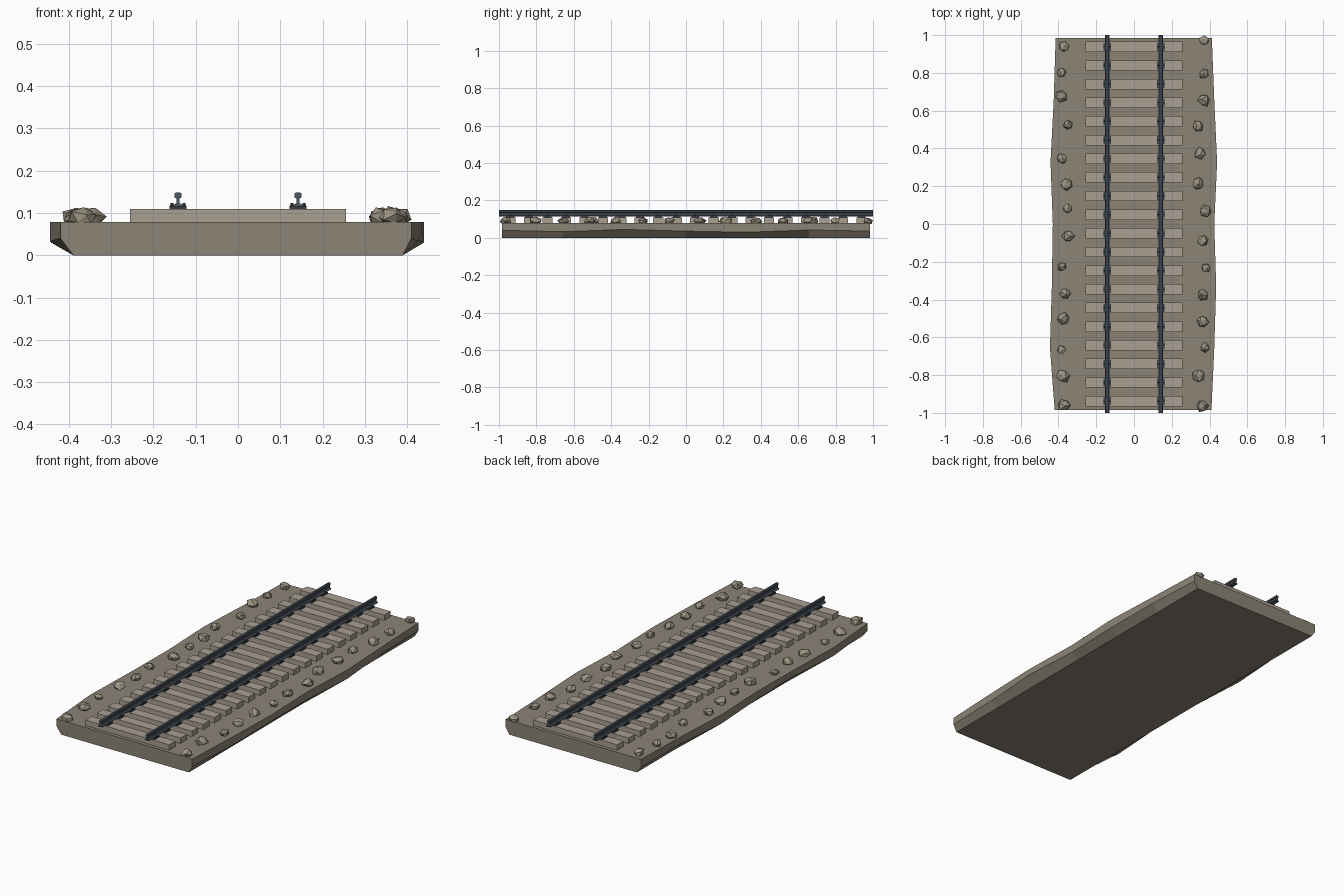
import bpy, bmesh, random
from mathutils import Vector, Matrix

if "Cube" in bpy.data.objects:
    bpy.data.objects.remove(bpy.data.objects["Cube"])

random.seed(4)


def material(name, rgb):
    m = bpy.data.materials.new(name)
    m.diffuse_color = (*rgb, 1)
    m.use_nodes = True
    m.node_tree.nodes["Principled BSDF"].inputs["Base Color"].default_value = m.diffuse_color
    return m


GRAVEL = material("gravel", (0.26, 0.23, 0.18))
STONE = material("stone", (0.33, 0.29, 0.22))
WOOD = material("weathered_wood", (0.40, 0.35, 0.29))
STEEL = material("steel", (0.075, 0.095, 0.12))
DARK = material("dark_iron", (0.04, 0.05, 0.06))


def finish(bm, name, mat):
    bmesh.ops.recalc_face_normals(bm, faces=bm.faces)
    me = bpy.data.meshes.new(name)
    bm.to_mesh(me)
    bm.free()
    me.materials.append(mat)
    ob = bpy.data.objects.new(name, me)
    bpy.context.collection.objects.link(ob)
    return ob


def loft(bm, rings):
    # skin a row of matching closed outlines and cap both ends
    vs = [[bm.verts.new(p) for p in r] for r in rings]
    n = len(vs[0])
    for a, b in zip(vs, vs[1:]):
        for i in range(n):
            j = (i + 1) % n
            bm.faces.new((a[i], a[j], b[j], b[i]))
    bm.faces.new(vs[0])
    bm.faces.new(vs[-1])


def box(bm, centre, size):
    bmesh.ops.create_cube(bm, size=1, matrix=Matrix.Translation(centre) @ Matrix.Diagonal((*size, 1)))


# gravel bed: uneven sides, undercut lower edge
left = [0.42, 0.445, 0.435, 0.43, 0.442, 0.425, 0.415]
right = [0.41, 0.425, 0.435, 0.425, 0.44, 0.425, 0.412]
shoulder = [0.040, 0.033, 0.045, 0.036, 0.030, 0.042, 0.036]
rings = []
for i in range(7):
    y = -0.985 + i * 1.97 / 6
    l, r, h = left[i], right[i], shoulder[i]
    rings.append([(-0.39, y, 0), (0.39, y, 0), (r, y, h), (r, y, 0.079),
                  (-l, y, 0.079), (-l, y, h)])
bm = bmesh.new()
loft(bm, rings)
finish(bm, "gravel_bed", GRAVEL)

# sleepers, and the rail chairs with their bolts
sleepers, chairs, bolts = bmesh.new(), bmesh.new(), bmesh.new()
RAIL_X = 0.142
for i in range(20):
    y = -0.938 + i * 1.876 / 19
    box(sleepers, (0, y, 0.092), (0.512, 0.055, 0.034))
    for sx in (-1, 1):
        box(chairs, (sx * RAIL_X, y, 0.1125), (0.04, 0.042, 0.008))
        for s in (-1, 1):
            bmesh.ops.create_cone(
                bolts, cap_ends=True, segments=6, radius1=0.005, radius2=0.004, depth=0.01,
                matrix=Matrix.Translation((sx * RAIL_X + s * 0.0145, y, 0.119)))
finish(sleepers, "sleepers", WOOD)
finish(chairs, "rail_chairs", DARK)
finish(bolts, "chair_bolts", DARK)

# rails: half profile (x, z) from foot to head, mirrored
half = [(0.012, 0.115), (0.012, 0.119), (0.004, 0.123), (0.004, 0.134),
        (0.008, 0.137), (0.008, 0.146), (0.005, 0.149)]
outline = half + [(-x, z) for x, z in reversed(half)]
for name, cx in (("left_rail", -RAIL_X), ("right_rail", RAIL_X)):
    bm = bmesh.new()
    loft(bm, [[(cx + x, y, z) for x, z in outline] for y in (-1, 1)])
    finish(bm, name, STEEL)

# loose stones along both shoulders: x, y, radius
left_stones = [
    (-.37, .94, .030), (-.385, .80, .025), (-.385, .68, .032), (-.35, .525, .028),
    (-.38, .345, .030), (-.36, .21, .032), (-.35, .08, .026), (-.35, -.065, .033),
    (-.38, -.225, .025), (-.365, -.37, .028), (-.375, -.50, .031), (-.385, -.665, .023),
    (-.375, -.805, .034), (-.37, -.96, .034)]
right_stones = [
    (.37, .972, .026), (.37, .795, .027), (.37, .655, .032), (.34, .52, .030),
    (.35, .375, .032), (.34, .215, .031), (.38, .07, .030), (.365, -.09, .029),
    (.38, -.23, .025), (.365, -.375, .032), (.365, -.515, .030), (.375, -.655, .027),
    (.34, -.805, .032), (.36, -.963, .031)]
for name, stones in (("left_stones", left_stones), ("right_stones", right_stones)):
    bm = bmesh.new()
    for x, y, r in stones:
        turn = Matrix.Rotation(random.uniform(0, 6.28), 4, Vector((random.random(), 1, random.random())))
        made = bmesh.ops.create_icosphere(bm, subdivisions=1, radius=1, matrix=turn)
        for v in made["verts"]:
            p = v.co * random.uniform(0.85, 1.2)
            v.co = (x + p.x * r, y + p.y * r, 0.089 + p.z * r * 0.75)
            v.co.z = max(v.co.z, 0.072)
            v.co.y = max(-0.999, min(0.999, v.co.y))
    finish(bm, name, STONE)
